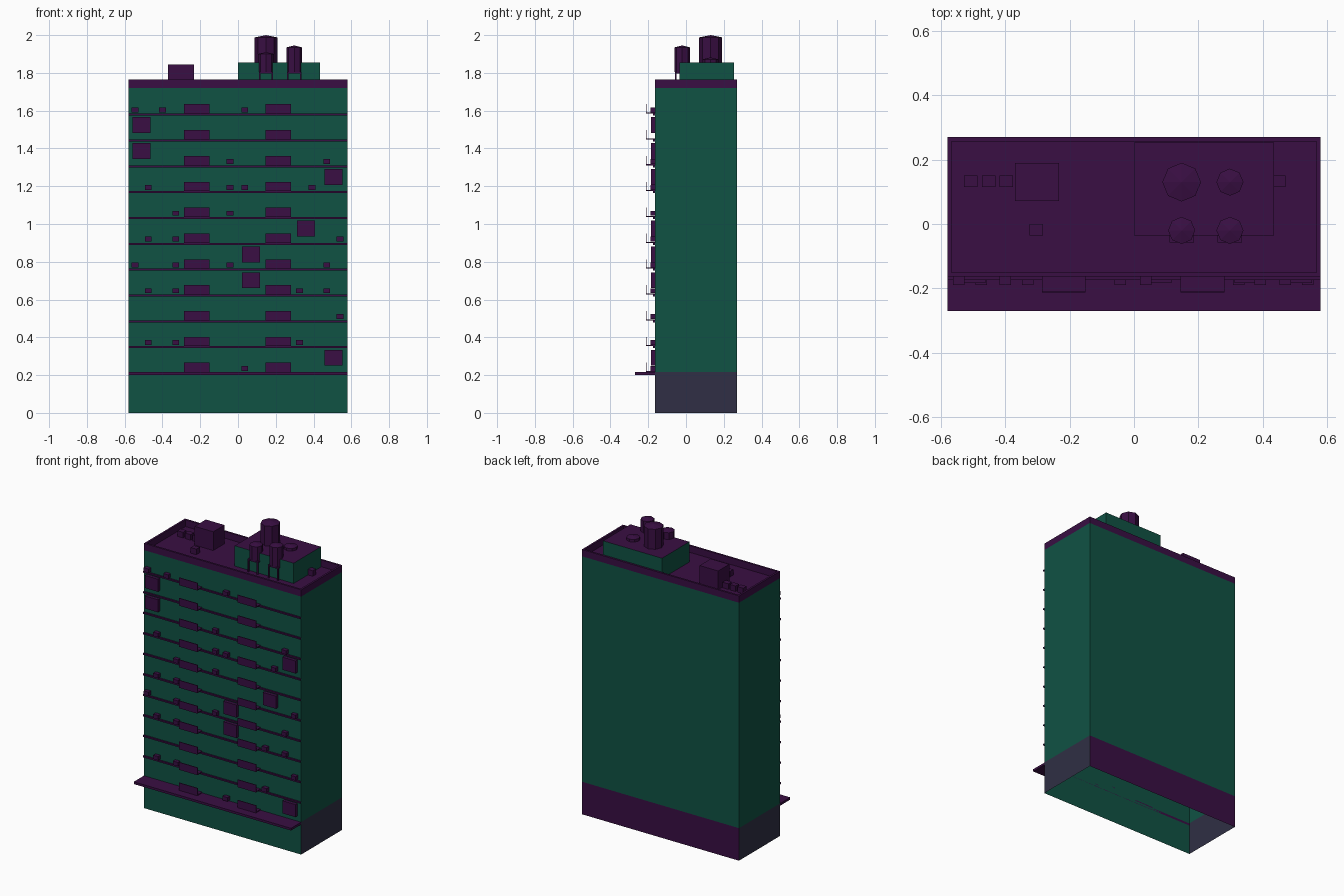
import bpy, bmesh, math
from mathutils import Vector

if "Cube" in bpy.data.objects:
    bpy.data.objects.remove(bpy.data.objects["Cube"])


def material(name, rgb):
    m = bpy.data.materials.new(name)
    m.diffuse_color = (*rgb, 1)
    m.use_nodes = True
    m.node_tree.nodes["Principled BSDF"].inputs["Base Color"].default_value = m.diffuse_color
    return m


GREEN = material("dark_green", (0.0050, 0.085, 0.0578))
PURPLE = material("dark_purple", (0.041, 0.0045, 0.0560))
GREY = material("slate_grey", (0.0290, 0.0285, 0.0580))


def finish(name, bm, mats):
    me = bpy.data.meshes.new(name)
    bm.to_mesh(me)
    bm.free()
    for m in mats:
        me.materials.append(m)
    ob = bpy.data.objects.new(name, me)
    bpy.context.collection.objects.link(ob)
    return ob


def add_box(bm, x0, x1, y0, y1, z0, z1):
    r = bmesh.ops.create_cube(bm, size=1)
    for v in r["verts"]:
        v.co = Vector(((x0 + x1) / 2 + v.co.x * (x1 - x0),
                       (y0 + y1) / 2 + v.co.y * (y1 - y0),
                       (z0 + z1) / 2 + v.co.z * (z1 - z0)))


def boxes(name, specs, mat=PURPLE):
    bm = bmesh.new()
    for s in specs:
        add_box(bm, *s)
    return finish(name, bm, [mat])


W, FRONT, BACK = 0.58, -0.163, 0.27
ROOF, PARAPET, BASE = 1.72, 1.765, 0.217

# Tower walls, open underneath, cut at the top of the ground floor
bm = bmesh.new()
add_box(bm, -W, W, FRONT, BACK, 0, ROOF)
bm.normal_update()
bmesh.ops.delete(bm, geom=[f for f in bm.faces if f.normal.z < -0.5], context="FACES_ONLY")
bmesh.ops.bisect_plane(bm, geom=bm.verts[:] + bm.edges[:] + bm.faces[:],
                       plane_co=(0, 0, BASE), plane_no=(0, 0, 1))
bm.normal_update()
for f in bm.faces:
    if f.normal.z > 0.5:
        f.material_index = 1            # roof deck
    elif f.calc_center_median().z < BASE:
        if abs(f.normal.x) > 0.5:
            f.material_index = 2        # ground floor sides
        elif f.normal.y > 0.5:
            f.material_index = 1        # ground floor back
finish("tower_walls", bm, [GREEN, PURPLE, GREY])

# Parapet
T = 0.013
boxes("parapet", [
    (-W, W, FRONT, FRONT + T, ROOF, PARAPET),
    (-W, W, BACK - T, BACK, ROOF, PARAPET),
    (-W, -W + T, FRONT + T, BACK - T, ROOF, PARAPET),
    (W - T, W, FRONT + T, BACK - T, ROOF, PARAPET)])


def floor_z(i):
    return 0.211 + 0.1368 * i


# Entrance canopy and floor ledges
boxes("entrance_canopy", [(-W, W, -0.27, FRONT, 0.201, 0.216)])
boxes("floor_ledges", [(-W, W, -0.174, FRONT, floor_z(i) - 0.005, floor_z(i) + 0.005)
                       for i in range(1, 11)])

# Balconies: thin floor and front panel
specs = []
for i in range(11):
    z = floor_z(i) + 0.005
    for x in (-0.218, 0.213):
        specs.append((x - 0.068, x + 0.068, -0.213, FRONT, z, z + 0.006))
        specs.append((x - 0.068, x + 0.068, -0.213, -0.208, z + 0.006, z + 0.05))
boxes("balconies", specs)

# Projecting square window boxes (x, floor)
squares = [(-0.51, 9), (-0.51, 8), (0.505, 7), (0.36, 5), (0.069, 4), (0.069, 3), (0.505, 0)]
boxes("window_boxes", [(x - 0.048, x + 0.048, -0.184, FRONT,
                        floor_z(i) + 0.039, floor_z(i) + 0.123) for x, i in squares])

# Small air conditioner boxes, listed per floor
units = {10: (-0.545, -0.4, 0.036), 8: (-0.043, 0.47), 7: (-0.475, -0.043, 0.036, 0.392),
         6: (-0.33, -0.043), 5: (-0.475, -0.33, 0.54), 4: (-0.545, -0.33, -0.043, 0.47),
         3: (-0.475, -0.33, 0.325, 0.47), 2: (0.54,), 1: (-0.475, -0.33, 0.325), 0: (0.036,)}
boxes("wall_air_conditioners", [(x - 0.018, x + 0.018, -0.189, FRONT,
                                 floor_z(i) + 0.012, floor_z(i) + 0.038)
                                for i, xs in units.items() for x in xs])

# Penthouse with purple top
bm = bmesh.new()
add_box(bm, 0, 0.435, -0.035, 0.253, ROOF, 1.855)
bm.normal_update()
for f in bm.faces:
    f.material_index = int(f.normal.z > 0.5)
finish("penthouse", bm, [GREEN, PURPLE])

# Roof housing and small roof units
boxes("roof_housing", [(-0.37, -0.233, 0.072, 0.19, ROOF, 1.845)])
boxes("roof_units", [(x - 0.021, x + 0.021, y - 0.018, y + 0.018, ROOF, 1.757)
                     for x, y in ((-0.507, 0.133), (-0.451, 0.133), (-0.397, 0.133),
                                  (-0.303, -0.018), (0.45, 0.133))])


# Eight-sided water tanks with shallow pointed lids
def tank(name, x, y, r, z0, z1, lid):
    bm = bmesh.new()
    ring = [[bm.verts.new((x + r * math.cos(a * math.pi / 4), y + r * math.sin(a * math.pi / 4), z))
             for a in range(8)] for z in (z0, z1 - lid)]
    tip = bm.verts.new((x, y, z1))
    bm.faces.new(ring[0][::-1])
    for a in range(8):
        b = (a + 1) % 8
        bm.faces.new((ring[0][a], ring[0][b], ring[1][b], ring[1][a]))
        bm.faces.new((ring[1][a], ring[1][b], tip))
    finish(name, bm, [PURPLE])


tank("large_tank", 0.148, 0.13, 0.06, 1.85, 2.0, 0.012)
tank("low_tank", 0.298, 0.13, 0.042, 1.85, 1.882, 0.01)
for name, x, top in (("left_tank", 0.148, 1.91), ("right_tank", 0.298, 1.945)):
    tank(name, x, -0.02, 0.042, 1.805, top, 0.01)
    # Stand: platform and legs down to the roof deck
    stand = [(x - 0.038, x + 0.038, -0.057, 0.017, 1.797, 1.805)]
    stand += [(x + s * 0.034 - 0.004, x + s * 0.034 + 0.004, y - 0.004, y + 0.004, ROOF, 1.797)
              for s in (-1, 1) for y in (-0.053, 0.013)]
    boxes(name + "_stand", stand)
